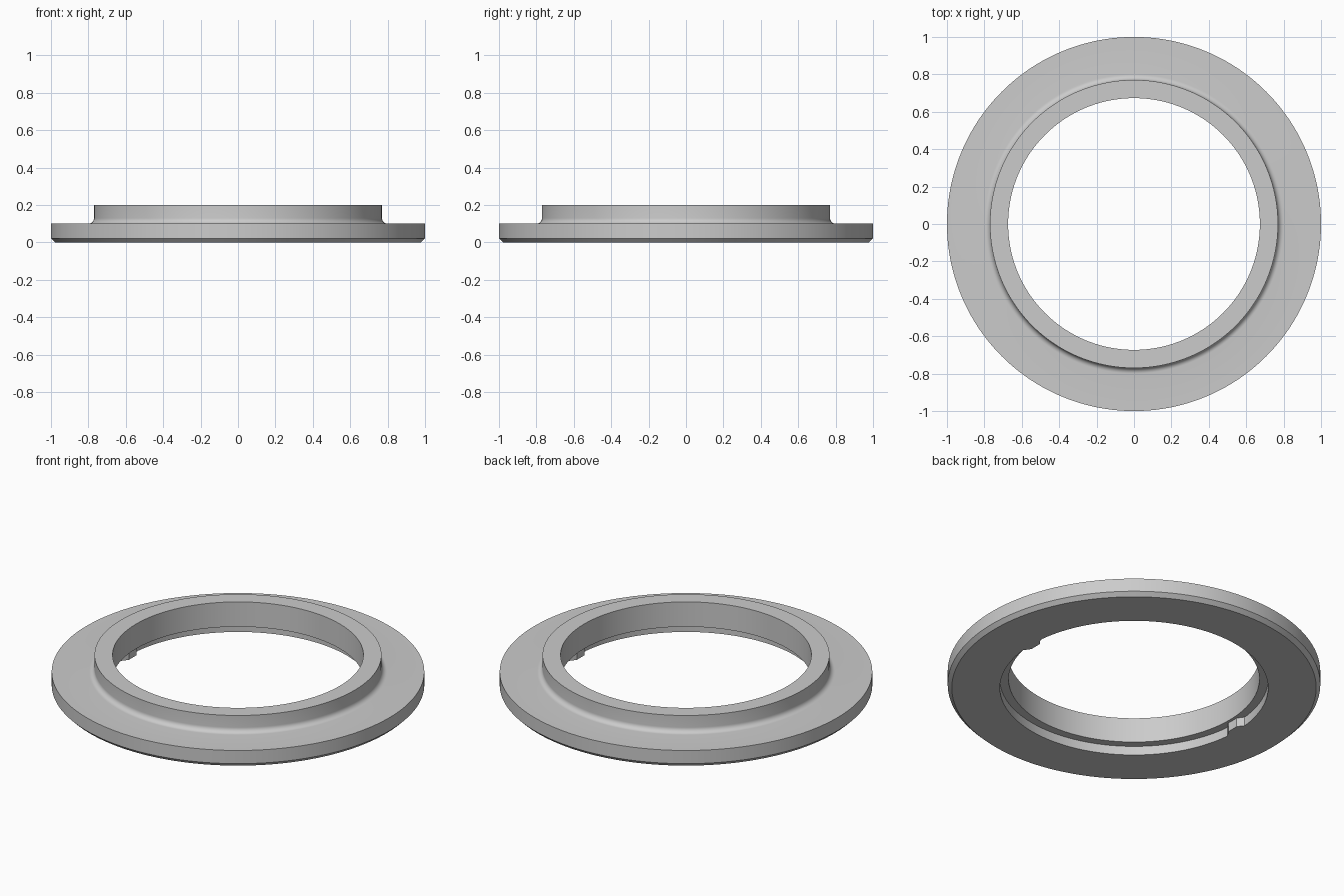
import bpy, bmesh, math

if "Cube" in bpy.data.objects:
    bpy.data.objects.remove(bpy.data.objects["Cube"])

SEG = 256            # segments around the ring
R_RECESS = 0.72      # underside recess radius
NUB = 0.03           # inward height of the two locating nubs


def recess_radius(a):
    """Recess wall radius, with a soft nub on the +x and -x sides."""
    d = abs(math.sin(a)) * R_RECESS
    t = min(max((0.075 - d) / 0.04, 0.0), 1.0)
    return R_RECESS - NUB * t * t * (3 - 2 * t)


# Closed cross-section (radius, z); None marks the recess wall
FIL = 0.03
fillet = [(0.80 - FIL * math.sin(t), 0.13 - FIL * math.cos(t))
          for t in (math.pi / 2 * i / 8 for i in range(9))]
profile = [(None, 0.0), (0.978, 0.0), (1.0, 0.022), (1.0, 0.10)]
profile += fillet
profile += [(0.77, 0.20), (0.673, 0.20), (0.673, 0.053), (None, 0.053)]

# Sweep the section around z
bm = bmesh.new()
rings = []
for i in range(SEG):
    a = 2 * math.pi * i / SEG
    ring = []
    for r, z in profile:
        r = recess_radius(a) if r is None else r
        ring.append(bm.verts.new((r * math.cos(a), r * math.sin(a), z)))
    rings.append(ring)
n = len(profile)
for i in range(SEG):
    p, q = rings[i], rings[(i + 1) % SEG]
    for j in range(n):
        k = (j + 1) % n
        bm.faces.new((p[j], q[j], q[k], p[k]))
bmesh.ops.recalc_face_normals(bm, faces=bm.faces)

mesh = bpy.data.meshes.new("flanged_ring")
bm.to_mesh(mesh)
bm.free()
ring_obj = bpy.data.objects.new("flanged_ring", mesh)
bpy.context.collection.objects.link(ring_obj)

# Smooth round walls, crisp rims
bpy.context.view_layer.objects.active = ring_obj
ring_obj.select_set(True)
bpy.ops.object.shade_smooth_by_angle(angle=math.radians(30))
